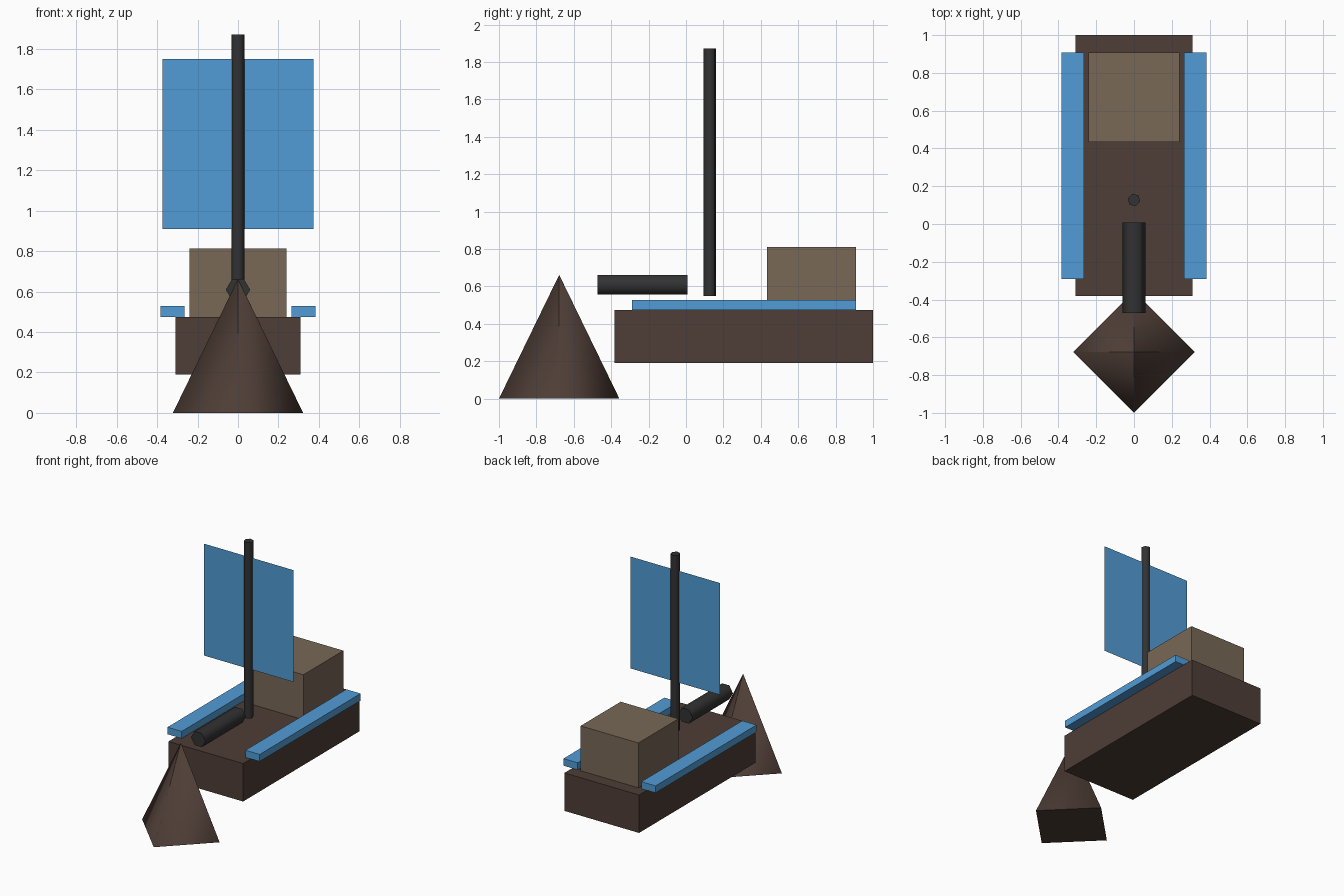
import bpy
import math

if "Cube" in bpy.data.objects:
    bpy.data.objects.remove(bpy.data.objects["Cube"])


def material(name, rgb):
    m = bpy.data.materials.new(name)
    lin = [((c / 255 + 0.055) / 1.055) ** 2.4 for c in rgb]
    m.diffuse_color = (*lin, 1.0)
    m.use_nodes = True
    m.node_tree.nodes["Principled BSDF"].inputs["Base Color"].default_value = m.diffuse_color
    return m


BROWN = material("dark_brown", (78, 61, 54))
TAN = material("weathered_tan", (120, 104, 86))
BLUE = material("bright_blue", (82, 156, 214))
BLACK = material("charcoal", (50, 50, 50))


def finish(name, mat, smooth=None):
    ob = bpy.context.object
    ob.name = name
    ob.data.materials.append(mat)
    bpy.ops.object.transform_apply(location=False, rotation=True, scale=True)
    if smooth:
        bpy.ops.object.shade_smooth_by_angle(angle=math.radians(smooth))
    return ob


def box(name, lo, hi, mat):
    bpy.ops.mesh.primitive_cube_add(size=1, location=[(a + b) / 2 for a, b in zip(lo, hi)])
    bpy.context.object.scale = [b - a for a, b in zip(lo, hi)]
    return finish(name, mat)


def rod(name, radius, length, loc, rot, mat):
    bpy.ops.mesh.primitive_cylinder_add(vertices=6, radius=radius, depth=length,
                                        location=loc, rotation=rot)
    return finish(name, mat, 65)


# Hull and rear cabin
box("hull", (-0.31, -0.382, 0.19), (0.31, 1.0, 0.475), BROWN)
box("cabin", (-0.24, 0.433, 0.475), (0.24, 0.908, 0.812), TAN)

# Side rails
for side, label in ((-1, "left"), (1, "right")):
    x0, x1 = sorted((side * 0.265, side * 0.383))
    box(label + "_rail", (x0, -0.29, 0.475), (x1, 0.908, 0.528), BLUE)

# Mast, six-sided
rod("mast", 0.034, 1.322, (0, 0.127, 1.211), (0, 0, math.radians(15)), BLACK)

# Paper-thin sail through the mast axis
bpy.ops.mesh.primitive_plane_add(size=1, location=(0, 0.127, 1.33),
                                 rotation=(math.radians(90), 0, 0))
bpy.context.object.scale = (0.747, 0.84, 1)
finish("sail", BLUE)

# Six-sided barrel lying along the bow, flat side down
rod("bow_barrel", 0.06, 0.48, (0, -0.232, 0.609),
    (math.radians(90), math.radians(30), 0), BLACK)

# Four-sided ram in front, corners on the axes, softly shaded sides
bpy.ops.mesh.primitive_cone_add(vertices=4, radius1=0.322, radius2=0.001, depth=0.66,
                                location=(0, -0.678, 0.33))
finish("bow_ram", BROWN, 92)
